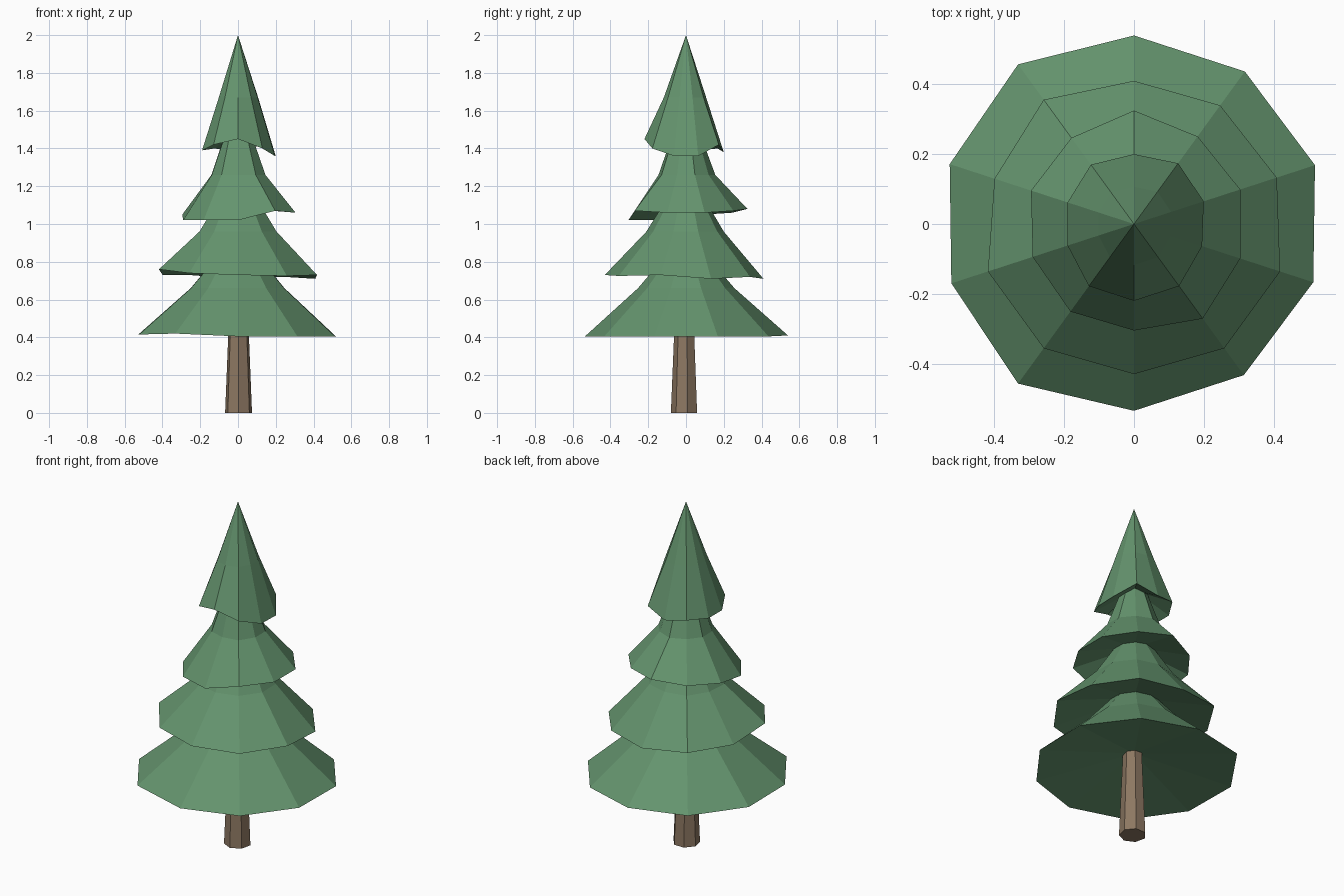
import bpy
import bmesh
from math import sin, cos, pi
from mathutils import Vector

cube = bpy.data.objects.get("Cube")
if cube:
    bpy.data.objects.remove(cube, do_unlink=True)


def make_material(name, color):
    mat = bpy.data.materials.new(name)
    mat.use_nodes = True
    mat.diffuse_color = (*color, 1)
    mat.node_tree.nodes["Principled BSDF"].inputs["Base Color"].default_value = (*color, 1)
    return mat


def finish(bm, name, mat):
    bmesh.ops.recalc_face_normals(bm, faces=bm.faces)
    mesh = bpy.data.meshes.new(name)
    bm.to_mesh(mesh)
    bm.free()
    mesh.materials.append(mat)
    obj = bpy.data.objects.new(name, mesh)
    bpy.context.collection.objects.link(obj)
    return obj


def bridge(bm, lower, upper):
    count = len(lower)
    for i in range(count):
        j = (i + 1) % count
        bm.faces.new((lower[i], lower[j], upper[j], upper[i]))


def fan(bm, ring, tip):
    for i in range(len(ring)):
        bm.faces.new((ring[i], ring[(i + 1) % len(ring)], tip))


green = make_material("pine green", (0.128, 0.295, 0.155))
brown = make_material("bark brown", (0.265, 0.186, 0.122))


# Foliage tier: uneven skirt rim, a steeper upper cone and a hollow underside.
# Rim points run clockwise from the back.
def make_tier(name, radii, heights, mid_radius, mid_height, tip_height, hollow_height):
    bm = bmesh.new()
    rim, mid = [], []
    average = sum(radii) / len(radii)
    for i, (radius, height) in enumerate(zip(radii, heights)):
        angle = pi / 2 - i * 2 * pi / len(radii)
        direction = Vector((cos(angle), sin(angle), 0))
        rim.append(bm.verts.new(direction * radius + Vector((0, 0, height))))
        inner = mid_radius * (radius / average)
        mid.append(bm.verts.new(direction * inner + Vector((0, 0, mid_height))))
    bridge(bm, rim, mid)
    fan(bm, mid, bm.verts.new((0, 0, tip_height)))
    fan(bm, rim, bm.verts.new((0, 0, hollow_height)))
    return finish(bm, name, green)


make_tier("bottom_foliage",
          [.54, .54, .545, .54, .535, .535, .565, .55, .555, .565],
          [.41, .405, .405, .405, .405, .405, .42, .415, .415, .42],
          .26, .66, .96, .5)
make_tier("lower_middle_foliage",
          [.41, .42, .43, .44, .44, .43, .44, .44, .42, .44],
          [.71, .72, .71, .73, .725, .73, .74, .76, .73, .73],
          .21, .96, 1.3, .84)
make_tier("upper_middle_foliage",
          [.325, .31, .32, .32, .335, .305, .31, .305, .31, .305],
          [1.08, 1.07, 1.06, 1.06, 1.07, 1.02, 1.02, 1.02, 1.05, 1.06],
          .15, 1.26, 1.68, 1.15)
make_tier("top_foliage",
          [.2, .215, .21, .205, .22, .22, .22, .2, .2, .21],
          [1.38, 1.42, 1.36, 1.36, 1.4, 1.45, 1.42, 1.39, 1.39, 1.4],
          .112, 1.67, 2, 1.5)

# Tapered seven-sided trunk
bm = bmesh.new()
rings = []
for radius, height in ((.073, 0), (.05, .56)):
    ring = []
    for i in range(7):
        angle = -pi / 2 + i * 2 * pi / 7
        ring.append(bm.verts.new((.003 + radius * cos(angle), -.007 + radius * sin(angle), height)))
    rings.append(ring)
bridge(bm, rings[0], rings[1])
for ring in rings:
    bm.faces.new(ring)
finish(bm, "trunk", brown)
